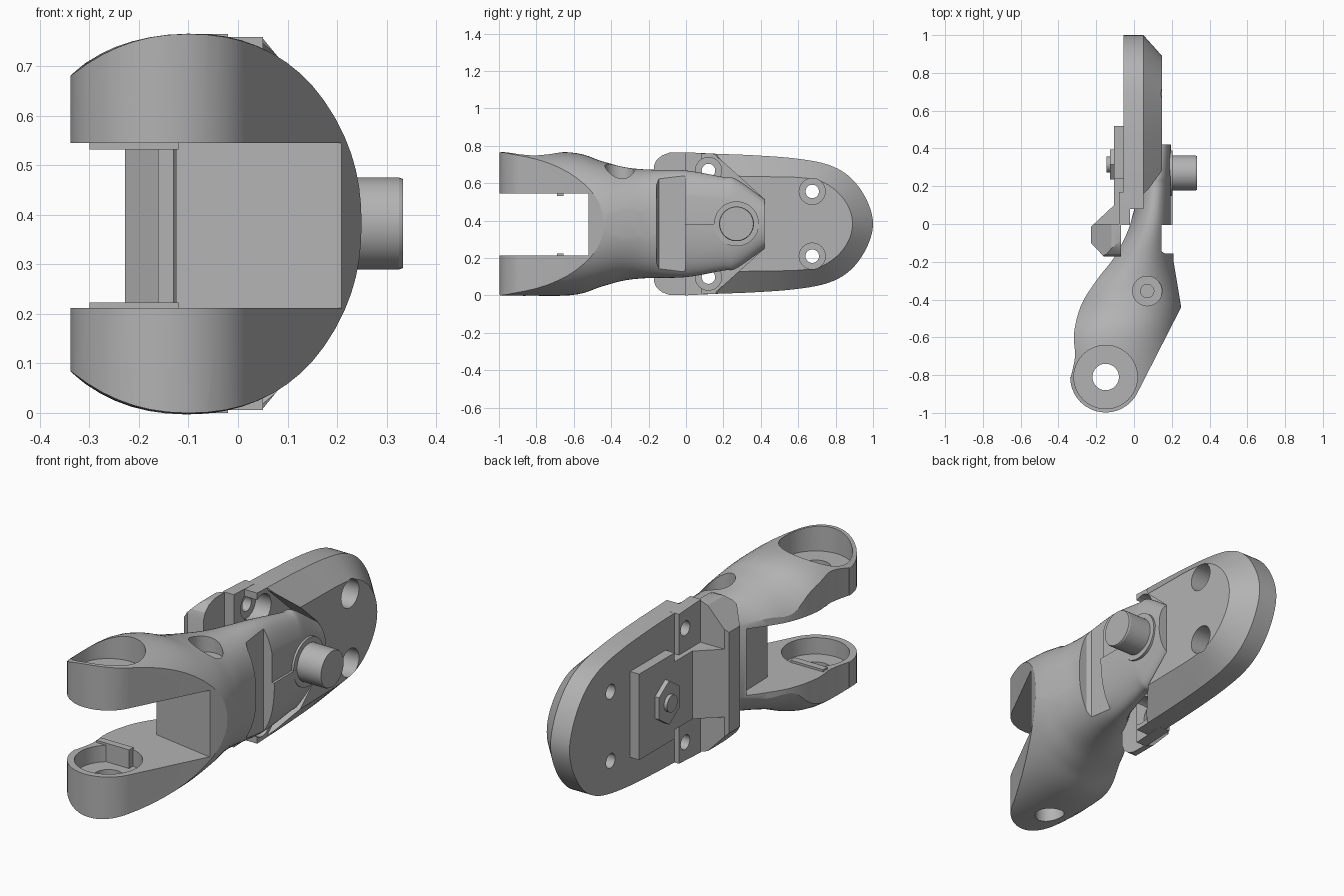
import bpy, bmesh
from math import cos, sin, pi, copysign
from mathutils import Vector

MID = 0.3825  # mirror height
cube = bpy.data.objects.get("Cube")
if cube:
    bpy.data.objects.remove(cube, do_unlink=True)

metal = bpy.data.materials.new("grey_metal")
metal.use_nodes = True
metal.diffuse_color = (0.45, 0.45, 0.45, 1)
metal.node_tree.nodes["Principled BSDF"].inputs["Base Color"].default_value = metal.diffuse_color


def loft(name, rings):
    """Skin equal-length rings and cap both ends."""
    bm = bmesh.new()
    rows = [[bm.verts.new(p) for p in ring] for ring in rings]
    n = len(rows[0])
    for a, b in zip(rows, rows[1:]):
        for i in range(n):
            j = (i + 1) % n
            bm.faces.new((a[i], a[j], b[j], b[i]))
    bm.faces.new(rows[0])
    bm.faces.new(rows[-1])
    bmesh.ops.recalc_face_normals(bm, faces=bm.faces)
    mesh = bpy.data.meshes.new(name)
    bm.to_mesh(mesh)
    bm.free()
    mesh.materials.append(metal)
    obj = bpy.data.objects.new(name, mesh)
    bpy.context.collection.objects.link(obj)
    return obj


def prism_z(name, pts, z0, z1):
    return loft(name, [[(x, y, z) for x, y in pts] for z in (z0, z1)])


def prism_x(name, pts, x0, x1):
    return loft(name, [[(x, y, z) for y, z in pts] for x in (x0, x1)])


def box(name, x0, x1, y0, y1, z0, z1):
    return prism_z(name, [(x0, y0), (x1, y0), (x1, y1), (x0, y1)], z0, z1)


def circle(cx, cy, r, n=48):
    return [(cx + r * cos(2 * pi * i / n), cy + r * sin(2 * pi * i / n)) for i in range(n)]


def mirrored(half):
    """Close a (y, half height) profile about the mirror height."""
    return ([(y, MID + h) for y, h in half] +
            [(y, MID - h) for y, h in reversed(half) if h > 0])


def spline(keys, steps):
    """Catmull-Rom through tuples."""
    keys = [Vector(k) for k in keys]
    out = []
    for i in range(len(keys) - 1):
        a, b, c, d = keys[max(i - 1, 0)], keys[i], keys[i + 1], keys[min(i + 2, len(keys) - 1)]
        for s in range(steps):
            t = s / steps
            out.append(b + (c - a) * (t / 2) + (a * 2 - b * 5 + c * 4 - d) * (t * t / 2)
                       + (b * 3 - a - c * 3 + d) * (t ** 3 / 2))
    return out + [keys[-1]]


def boolean(obj, tool, operation="DIFFERENCE"):
    mod = obj.modifiers.new("shape", "BOOLEAN")
    mod.operation, mod.solver, mod.object = operation, "EXACT", tool
    graph = bpy.context.evaluated_depsgraph_get()
    mesh = bpy.data.meshes.new_from_object(obj.evaluated_get(graph))
    obj.modifiers.clear()
    obj.data = mesh
    bpy.data.objects.remove(tool, do_unlink=True)


# Fork body: lofted rounded sections (y, centre x, half width, half height)
stations = [(-1.02, -.1, .347, .3825), (-.62, -.1, .347, .382), (-.45, -.045, .295, .335),
            (-.33, -.02, .257, .303), (-.2, .03, .185, .29), (0, .09, .115, .285),
            (.2, .115, .088, .25), (.27, .117, .083, .238), (.42, .125, .07, .132)]


def section(y, cx, a, h, n=64):
    ring, power = [], 2 / 2.15
    for i in range(n):
        c, s = cos(2 * pi * i / n), sin(2 * pi * i / n)
        ring.append((cx + a * copysign(abs(c) ** power, c), y,
                     MID + h * copysign(abs(s) ** power, s)))
    return ring


body = loft("fork_body", [section(*k) for k in spline(stations, 6)])

# Plan outline trims the pivot ends and the flat flank
left_edge = spline([(-.335, -.81), (-.312, -.7), (-.318, -.58), (-.28, -.43),
                    (-.2, -.3), (-.1, -.17), (-.03, -.03), (.0, .08), (.03, .2)], 4)
pivot = [(-.15 + .188 * cos(t * pi / 20), -.81 + .188 * sin(t * pi / 20)) for t in range(20, 38)]
plan = [tuple(p) for p in reversed(left_edge)] + pivot + [(.02, -.89), (.25, -.44), (.21, -.2),
                                                       (.21, .43), (.03, .43)]
boolean(body, prism_z("plan", plan, -.1, .9), "INTERSECT")

# Slot between the arms, pivot bore, recesses, screw hole
slot = [(-.6, -1.2), (.5, -1.2), (.5, -.52), (.19, -.52), (-.125, -.465), (-.13, -.25), (-.6, -.25)]
boolean(body, prism_z("slot", slot, .212, .545))
for cx, cy, r, z0, z1 in [(-.15, -.81, .07, -.1, .9), (-.15, -.81, .168, .64, .9),
                          (-.15, -.81, .155, .13, .3), (.07, -.355, .078, .6, .9),
                          (.07, -.355, .035, .5, .9)]:
    boolean(body, prism_z("bore", circle(cx, cy, r), z0, z1))

# Grip groove and stepped seam on the arm
groove = [(.145, -.145), (.165, -.157), (.4, -.157), (.4, -.005), (.145, -.005)]
boolean(body, prism_z("groove", groove, -.1, .9))
boolean(body, box("seam_step", .192, .4, -.006, .44, MID, .9))

# Ledges inside the slot
for z0, z1 in ((.12, .223), (.532, .6)):
    box("slot_ledge", -.3, -.12, -.69, -.655, z0, z1)

# Raised knob boss and knob
prism_x("knob_boss", circle(.27, MID, .12), .1, .203)
prism_x("knob", circle(.27, MID, .093), .1, .325)
loft("knob_rim", [[(x, .27 + r * cos(2 * pi * i / 48), MID + r * sin(2 * pi * i / 48))
                   for i in range(48)] for x, r in ((.325, .093), (.333, .09))])


# Base plate with a chamfered raised face
def round_nose(keys):
    return [tuple(p) for p in spline(keys + [(y, -h) for y, h in reversed(keys[:-1])], 5)]


def at_height(pts):
    return [(y, MID + h) for y, h in pts]


outer = round_nose([(.16, .374), (.35, .367), (.58, .35), (.76, .316), (.88, .247), (.965, .13), (1, 0)])
inner = round_nose([(.25, .255), (.42, .252), (.6, .248), (.72, .228), (.81, .17), (.87, .088), (.89, 0)])
rear = [(.08, .377)]
plate = prism_x("base_plate", at_height(rear + outer + [(.08, -.377)]), -.055, .05)
face = loft("plate_face", [[(x, y, z) for y, z in at_height(pts)]
                           for x, pts in ((.05, outer), (.148, inner))])
notch = mirrored([(-.2, .4), (.12, .4), (.42, .13)])
boolean(face, prism_x("notch", notch, .049, .3))
boolean(plate, face, "UNION")

# Front lip and clamping hook
lip_half = [(-.175, .3), (-.16, .338), (-.13, .365), (-.09, .38), (.0, .3825), (.17, .374)]
lip = prism_x("plate_lip", mirrored(lip_half), -.08, -.02)
boolean(lip, box("lip_step", -.2, .1, -.3, -.005, -.1, .9))
hook_plan = [(-.07, -.172), (-.16, -.172), (-.228, -.1), (-.228, -.015), (-.1, .105), (-.07, .105)]
hook = prism_z("clamp_hook", hook_plan, MID - .382, MID + .382)
boolean(hook, prism_x("lip_outline", mirrored(lip_half), -.3, .1), "INTERSECT")
hook_ends = [(-.06, .385), (-.12, .365), (-.24, .24)]
trim = loft("trim", [[(x, y, z) for x, z in mirrored(hook_ends)] for y in (-.3, .3)])
boolean(hook, trim, "INTERSECT")
for z0, z1 in ((-.1, MID - .17), (MID + .17, .9)):
    boolean(hook, box("corner_cut", -.3, 0, 0, .2, z0, z1))

# Mounting holes through plate and lip
for side in (-1, 1):
    for y, dz, sink in ((.675, .173, .03), (.12, .285, -.035)):
        for r, x0 in ((.036, -.3), (.07, sink)):
            for part in (plate, lip):
                boolean(part, prism_x("hole", circle(y, MID + side * dz, r, 32), x0, .4))

# Rear clamp pad, ramp, hex nut and bolt end
box("clamp_pad", -.105, -.05, .24, .52, MID - .215, MID + .215)
box("clamp_ramp", -.105, -.05, .05, .25, MID - .17, MID + .17)
hexagon = [(.315 + .08 * sin(i * pi / 3) / sin(pi / 3), MID + .11 * cos(i * pi / 3)) for i in range(6)]
prism_x("hex_nut", hexagon, -.128, -.1)
prism_x("bolt_end", circle(.315, MID, .042, 32), -.145, -.12)

# Smooth curved faces, keep creases
for obj in list(bpy.context.scene.objects):
    if obj.type == "MESH" and metal.name in obj.data.materials:
        bpy.ops.object.select_all(action="DESELECT")
        obj.select_set(True)
        bpy.context.view_layer.objects.active = obj
        bpy.ops.object.shade_smooth_by_angle(angle=pi / 7)
